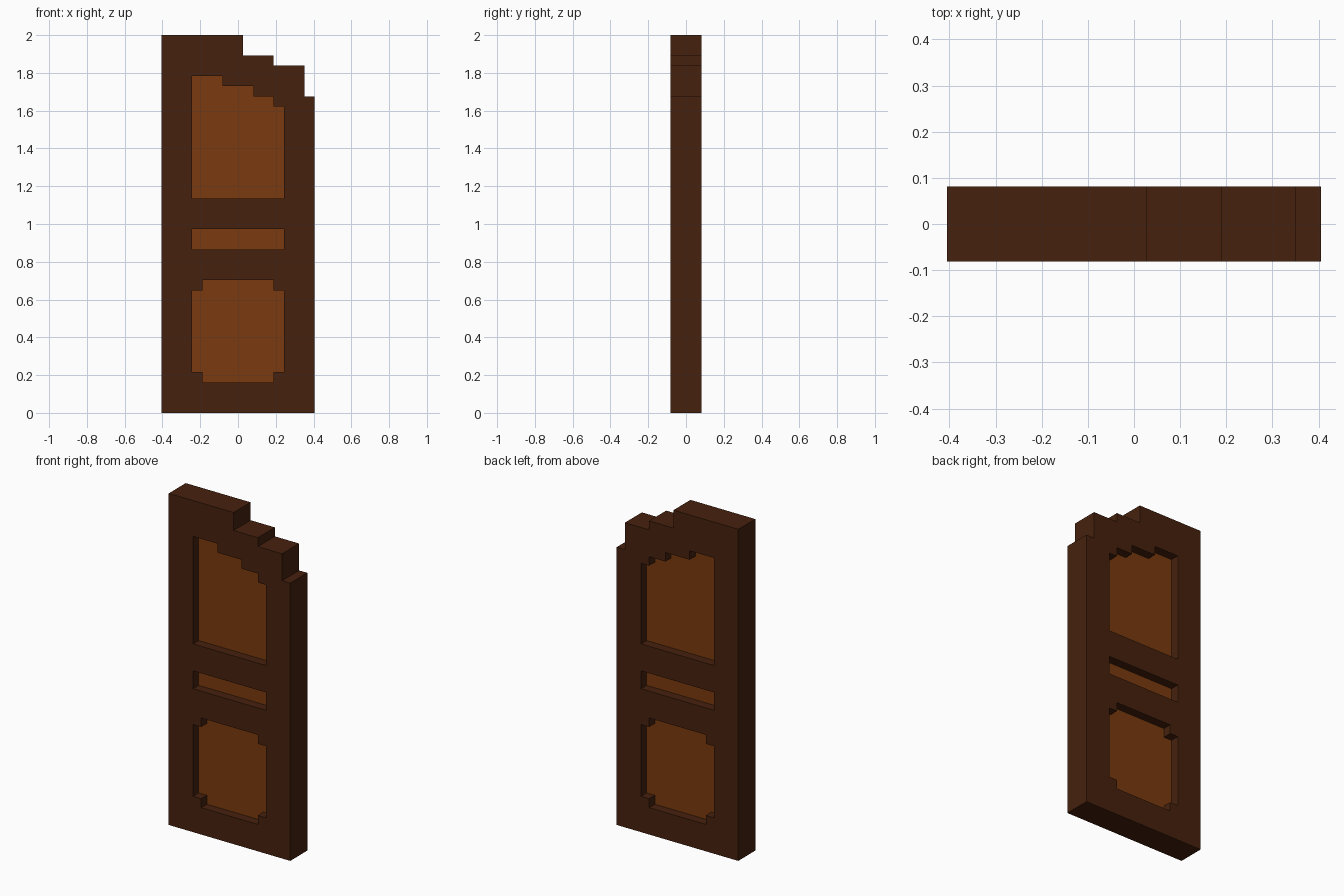
import bpy
import math
from mathutils import Matrix

cube = bpy.data.objects.get("Cube")
if cube:
    bpy.data.objects.remove(cube, do_unlink=True)

U = 2 / 37          # one block unit: the door is 15 wide, 3 thick, 37 tall


def material(name, rgb):
    mat = bpy.data.materials.new(name)
    mat.use_nodes = True
    linear = [((c / 255 + 0.055) / 1.055) ** 2.4 for c in rgb] + [1.0]
    mat.diffuse_color = linear
    mat.node_tree.nodes["Principled BSDF"].inputs["Base Color"].default_value = linear
    return mat


def slab(name, outlines, thickness, mat):
    """Extrude stepped outlines (block units); inner outlines become holes."""
    curve = bpy.data.curves.new(name, "CURVE")
    curve.dimensions = "2D"
    curve.fill_mode = "BOTH"
    curve.extrude = thickness * U / 2
    for outline in outlines:
        spline = curve.splines.new("POLY")
        spline.points.add(len(outline) - 1)
        for point, (x, z) in zip(spline.points, outline):
            point.co = ((x - 7.5) * U, z * U, 0, 1)
        spline.use_cyclic_u = True
    obj = bpy.data.objects.new(name, curve)
    bpy.context.collection.objects.link(obj)
    bpy.ops.object.select_all(action="DESELECT")
    obj.select_set(True)
    bpy.context.view_layer.objects.active = obj
    bpy.ops.object.convert(target="MESH")
    obj = bpy.context.object
    # Stand the slab upright
    obj.data.transform(Matrix.Rotation(math.pi / 2, 4, "X"))
    obj.data.materials.clear()
    obj.data.materials.append(mat)
    for poly in obj.data.polygons:
        poly.use_smooth = False
        poly.material_index = 0
    return obj


dark_wood = material("dark brown wood", (70, 33, 13))
warm_wood = material("warm brown wood", (122, 58, 14))

# Door leaf with a stepped top edge
door = [(0, 0), (15, 0), (15, 31), (14, 31), (14, 34), (11, 34),
        (11, 35), (8, 35), (8, 37), (0, 37)]

# Recessed panel outlines
upper = [(3, 21), (12, 21), (12, 30), (11, 30), (11, 31), (9, 31),
         (9, 32), (6, 32), (6, 33), (3, 33)]
middle = [(3, 16), (12, 16), (12, 18), (3, 18)]
lower = [(4, 3), (11, 3), (11, 4), (12, 4), (12, 12), (11, 12),
         (11, 13), (4, 13), (4, 12), (3, 12), (3, 4), (4, 4)]

slab("door_frame", [door, upper, middle, lower], 3, dark_wood)
for name, outline in (("upper_panel", upper), ("middle_panel", middle),
                      ("lower_panel", lower)):
    slab(name, [outline], 1, warm_wood)
